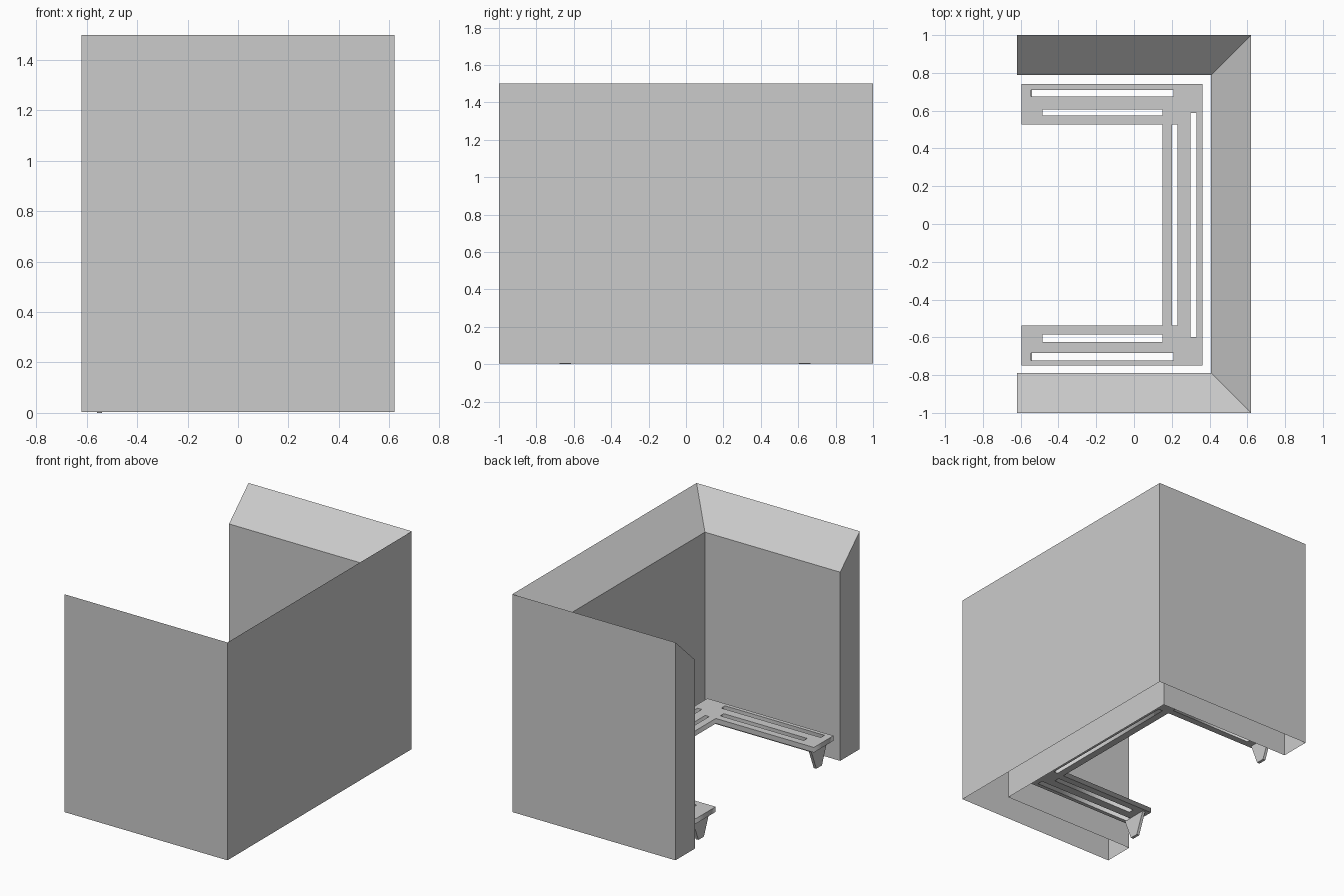
import bpy, bmesh

if "Cube" in bpy.data.objects:
    bpy.data.objects.remove(bpy.data.objects["Cube"])

X, Y, T = 0.62, 1.0, 0.212           # outer half sizes and wall thickness
Z_BOTTOM, Z_INNER, Z_TOP = 0.004, 1.30, 1.50
SHELF_LOW, SHELF_TOP = 0.15, 0.185


def mesh_object(name, bm):
    bmesh.ops.recalc_face_normals(bm, faces=bm.faces)
    mesh = bpy.data.meshes.new(name)
    bm.to_mesh(mesh)
    bm.free()
    obj = bpy.data.objects.new(name, mesh)
    bpy.context.collection.objects.link(obj)
    return obj


# U-shaped wall: sloped-top profile swept round mitred corners, open underneath
bm = bmesh.new()
stations = [((-X, -Y), (-X, -Y + T)), ((X, -Y), (X - T, -Y + T)),
            ((X, Y), (X - T, Y - T)), ((-X, Y), (-X, Y - T))]
rings = []
for outer, inner in stations:
    rings.append([bm.verts.new((*p, z)) for p, z in
                  ((outer, Z_BOTTOM), (outer, Z_TOP), (inner, Z_INNER), (inner, Z_BOTTOM))])
for a, b in zip(rings, rings[1:]):
    for i in range(3):
        bm.faces.new((a[i], a[i + 1], b[i + 1], b[i]))
bm.faces.new(rings[0])
bm.faces.new(rings[-1])
mesh_object("wall", bm)


# U-shaped slatted bench: flat outline with slots, given thickness
def rect(x0, x1, y0, y1):
    return [(x0, y0), (x1, y0), (x1, y1), (x0, y1)]


outline = [(-0.595, -0.75), (0.362, -0.75), (0.362, 0.74), (-0.595, 0.74),
           (-0.595, 0.528), (0.15, 0.528), (0.15, -0.538), (-0.595, -0.538)]
slots = [rect(-0.546, 0.21, 0.674, 0.71), rect(-0.485, 0.15, 0.574, 0.606),
         rect(-0.546, 0.21, -0.723, -0.683), rect(-0.485, 0.15, -0.624, -0.586),
         rect(0.20, 0.23, -0.537, 0.527), rect(0.298, 0.33, -0.597, 0.587)]
curve = bpy.data.curves.new("bench_seat", 'CURVE')
curve.dimensions = '2D'
curve.fill_mode = 'BOTH'
curve.extrude = (SHELF_TOP - SHELF_LOW) / 2
for points in [outline] + slots:
    spline = curve.splines.new('POLY')
    spline.points.add(len(points) - 1)
    for p, (x, y) in zip(spline.points, points):
        p.co = (x, y, 0, 1)
    spline.use_cyclic_u = True
seat = bpy.data.objects.new("bench_seat", curve)
seat.location.z = (SHELF_TOP + SHELF_LOW) / 2
bpy.context.collection.objects.link(seat)
bpy.context.view_layer.objects.active = seat
seat.select_set(True)
bpy.ops.object.convert(target='MESH')


# Tapered plate legs at the two bench ends
def leg(name, yc):
    bm = bmesh.new()
    section = [(-0.09, SHELF_LOW), (0.09, SHELF_LOW), (0.03, 0), (-0.03, 0)]
    face = bm.faces.new([bm.verts.new((-0.56, yc + dy, z)) for dy, z in section])
    ext = bmesh.ops.extrude_face_region(bm, geom=[face], use_keep_orig=True)
    verts = [g for g in ext["geom"] if isinstance(g, bmesh.types.BMVert)]
    bmesh.ops.translate(bm, verts=verts, vec=(0.02, 0, 0))
    mesh_object(name, bm)


leg("front_leg", -0.645)
leg("back_leg", 0.635)
